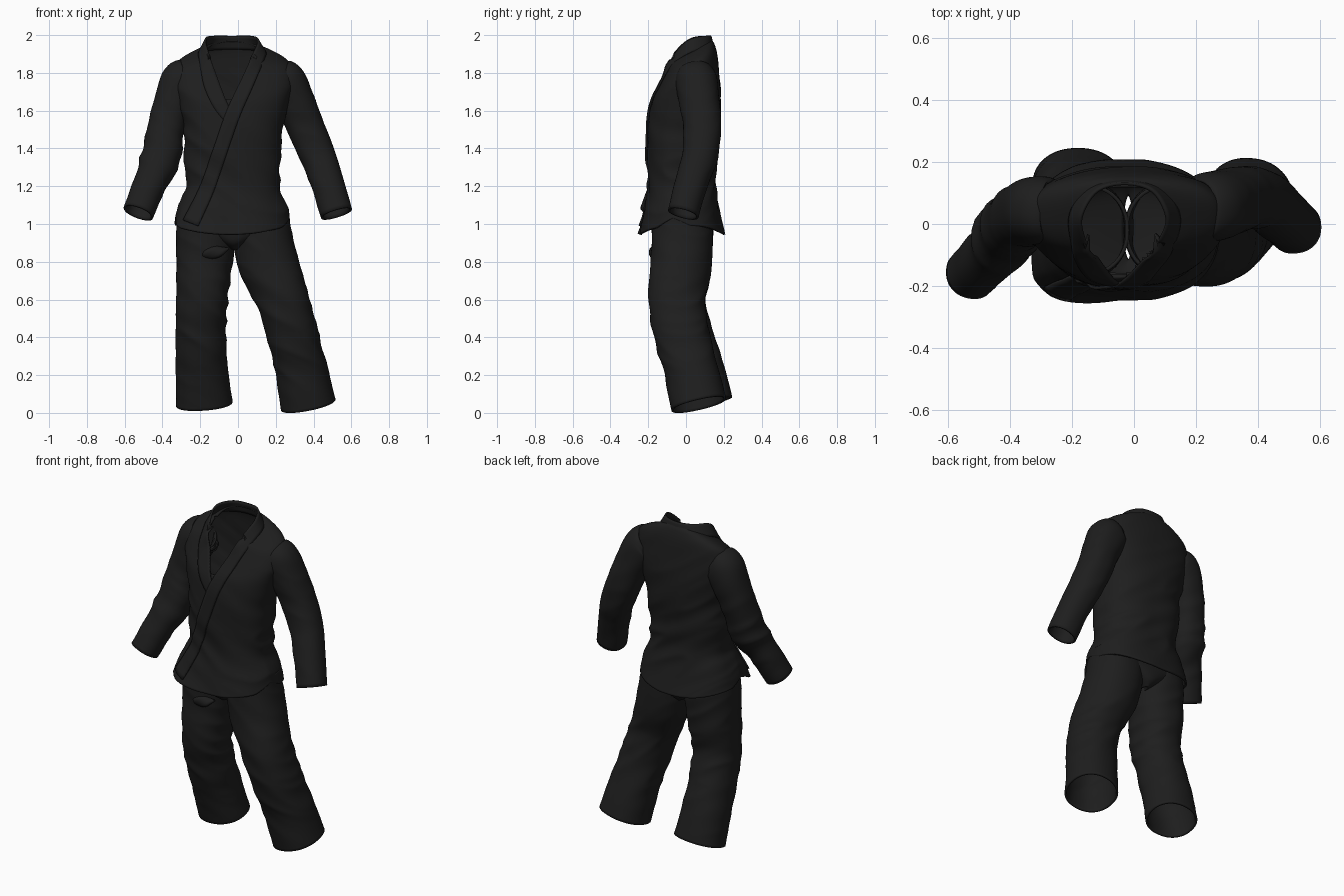
import bpy, bmesh, math
from mathutils import Vector, noise
from mathutils.bvhtree import BVHTree

cloth = bpy.data.materials.new("black cloth")
cloth.diffuse_color = (0.013, 0.013, 0.013, 1)


def spline(keys, t):
    """Catmull-Rom through tuples of numbers, t in 0..1."""
    f = t * (len(keys) - 1)
    i = min(int(f), len(keys) - 2)
    f -= i
    p1, p2 = keys[i], keys[i + 1]
    p0 = keys[i - 1] if i else [2 * a - b for a, b in zip(p1, p2)]
    p3 = keys[i + 2] if i + 2 < len(keys) else [2 * b - a for a, b in zip(p1, p2)]
    return [0.5 * (2 * b + (c - a) * f + (2 * a - 5 * b + 4 * c - d) * f * f
                   + (3 * b - a - 3 * c + d) * f ** 3)
            for a, b, c, d in zip(p0, p1, p2, p3)]


def grid_mesh(rows, closed):
    bm = bmesh.new()
    vs = [[bm.verts.new(p) for p in r] for r in rows]
    n = len(rows[0])
    for a, b in zip(vs, vs[1:]):
        for j in range(n if closed else n - 1):
            k = (j + 1) % n
            bm.faces.new((a[j], a[k], b[k], b[j]))
    bmesh.ops.recalc_face_normals(bm, faces=bm.faces)
    return bm


def finish(name, bm, thick=0.012, offset=-1):
    me = bpy.data.meshes.new(name)
    bm.to_mesh(me)
    bm.free()
    me.materials.append(cloth)
    ob = bpy.data.objects.new(name, me)
    bpy.context.collection.objects.link(ob)
    if thick:
        m = ob.modifiers.new("thickness", 'SOLIDIFY')
        m.thickness, m.offset = thick, offset
    bpy.ops.object.select_all(action='DESELECT')
    ob.select_set(True)
    bpy.context.view_layer.objects.active = ob
    bpy.ops.object.shade_smooth_by_angle(angle=math.radians(50))
    return ob


def loft(keys, steps=60, seg=64, power=2.2, seed=0.0):
    """Keys: x, y, z, rx, ry, wrinkle depth and, for level rings, a tilt."""
    rows = []
    for i in range(steps + 1):
        t = i / steps
        k = spline(keys, t)
        c = Vector(k[:3])
        if len(k) == 7:
            u, v = Vector((1, 0, 0)), Vector((0, 1, k[6]))
        else:
            d = Vector(spline(keys, min(1, t + .03))[:3]) - Vector(spline(keys, max(0, t - .03))[:3])
            d.normalize()
            u = (Vector((1, 0, 0)) - d * d.x).normalized()
            v = u.cross(d)
        row = []
        for j in range(seg):
            a = 2 * math.pi * j / seg
            ca, sa = math.cos(a), math.sin(a)
            x = math.copysign(abs(ca) ** (2 / power), ca)
            y = math.copysign(abs(sa) ** (2 / power), sa)
            p = c + u * (x * k[3]) + v * (y * k[4])
            # slanting cloth folds
            q = Vector((p.x * 3 + seed, p.y * 3, p.z * 9 + p.x * 5))
            fold = (.6 - 2 * abs(noise.noise(q))) * k[5]
            row.append(p + (u * ca + v * sa) * fold)
        rows.append(row)
    return rows


# Jacket body with curved hem and side vents
rows = loft([(-.03, -.02, .945, .305, .228, .003, 0),
             (-.027, -.021, 1.05, .29, .202, .006, 0),
             (-.025, -.021, 1.2, .25, .178, .012, 0),
             (-.03, -.019, 1.35, .253, .181, .012, 0),
             (-.025, -.011, 1.5, .262, .187, .008, 0),
             (-.025, .002, 1.65, .295, .183, .004, .05),
             (-.025, .018, 1.76, .32, .159, .003, .2),
             (-.025, .029, 1.845, .3, .137, .001, .35),
             (-.025, .027, 1.89, .225, .126, 0, .45),
             (-.03, .022, 1.915, .14, .117, 0, .5)], steps=90, seg=112, power=2.4)
for r in rows:
    for p in r:
        w = max(0, (1.2 - p.z) / .255)
        side = abs(p.x + .03) / .31
        vent = max(0, 1 - abs(p.y + .07) / .09) * (side > .7)
        # front corner of the wrapped panel flares out
        if p.y < -.08:
            f = w * max(0, min(1, (-p.x - .05) / .2)) * min(1, (-.08 - p.y) / .06)
            p.y -= .035 * f
            p.x -= .02 * f
        p.z += w * (.05 * side ** 2 + .04 * vent)
bm = grid_mesh(rows, True)
body = BVHTree.FromBMesh(bm)
# V opening at the chest
hole = []
for f in bm.faces:
    c = f.calc_center_median()
    h = c.z - 1.64
    if c.y < .03 and h > .02 and -.085 - .36 * h < c.x < -.03 + .5 * h:
        hole.append(f)
bmesh.ops.delete(bm, geom=hole, context='FACES')
finish("jacket_body", bm)

# Collar and crossed lapels: x, y, z, and 1 where it lies on the chest
open_edge = [(-.29, 0, 1.02, 1), (-.2, 0, 1.2, 1), (-.13, 0, 1.4, 1), (-.06, 0, 1.6, 1),
             (.02, -.13, 1.77, 1), (.08, -.055, 1.905, 0), (.105, .02, 1.975, 0),
             (.06, .105, 1.995, 0), (-.03, .13, 1.995, 0), (-.12, .105, 1.995, 0),
             (-.17, .02, 1.98, 0), (-.155, -.06, 1.905, 0), (-.115, -.13, 1.79, 1),
             (-.07, 0, 1.67, 1), (-.03, 0, 1.58, 1)]
seam_edge = [(-.21, 0, .99, 1), (-.13, 0, 1.17, 1), (-.06, 0, 1.37, 1), (.01, 0, 1.57, 1),
             (.08, -.13, 1.73, 1), (.13, -.06, 1.85, 0), (.145, .03, 1.91, 0),
             (.09, .12, 1.92, 0), (-.03, .147, 1.925, 0), (-.15, .12, 1.92, 0),
             (-.205, .03, 1.91, 0), (-.2, -.06, 1.85, 0), (-.18, -.13, 1.73, 1),
             (-.13, 0, 1.62, 1), (-.06, 0, 1.53, 1)]
rows = []
for i in range(113):
    t = i / 112
    a, b = Vector(spline(open_edge, t)), Vector(spline(seam_edge, t))
    row = []
    for j in range(6):
        x, y, z, s = a.lerp(b, j / 5)
        s = min(1, max(0, s))
        if s > 0:
            hit = body.ray_cast(Vector((x, -1, z)), Vector((0, 1, 0)))[0]
            if hit:
                y = y * (1 - s) + (hit.y - .009 + .007 * t) * s
        row.append(Vector((x, y, z)))
    rows.append(row)
finish("collar_and_lapels", grid_mesh(rows, False), .01, 0)

# Sleeves
finish("right_sleeve", grid_mesh(loft([
    (-.26, .045, 1.78, .09, .095, 0), (-.295, .045, 1.755, .113, .108, .002),
    (-.345, .035, 1.64, .102, .105, .004), (-.382, .01, 1.5, .096, .098, .007),
    (-.412, -.035, 1.35, .104, .1, .012), (-.465, -.098, 1.22, .087, .085, .006),
    (-.528, -.165, 1.06, .082, .082, .001)], seed=3), True))
finish("left_sleeve", grid_mesh(loft([
    (.21, .05, 1.785, .09, .095, 0), (.245, .055, 1.755, .113, .11, .002),
    (.3, .07, 1.65, .105, .106, .003), (.355, .085, 1.52, .097, .1, .005),
    (.418, .075, 1.37, .092, .095, .006), (.462, .038, 1.25, .088, .088, .004),
    (.522, -.015, 1.055, .085, .083, .001)], seed=7), True))

# Trousers
finish("trouser_seat", grid_mesh(loft([
    (-.022, -.02, 1.12, .27, .15, 0, 0), (-.022, -.02, 1.0, .285, .16, 0, 0),
    (-.02, -.018, .95, .2, .163, 0, 0), (-.02, -.015, .9, .09, .15, 0, 0),
    (-.018, -.01, .865, .02, .11, 0, 0)], steps=24), True))
finish("right_leg", grid_mesh(loft([
    (-.165, -.02, 1.06, .15, .15, 0), (-.172, -.02, .93, .155, .158, .004),
    (-.178, -.022, .78, .147, .155, .006), (-.188, -.035, .6, .135, .142, .01),
    (-.195, .0, .42, .13, .135, .011), (-.193, .06, .25, .135, .135, .006),
    (-.178, .118, .048, .15, .132, .001)], steps=90, seed=11), True))
finish("left_leg", grid_mesh(loft([
    (.12, -.02, 1.06, .15, .15, 0), (.13, -.02, .93, .157, .16, .004),
    (.165, -.026, .78, .157, .16, .006), (.235, -.047, .6, .137, .15, .01),
    (.288, -.025, .42, .133, .145, .01), (.33, .02, .25, .137, .143, .006),
    (.372, .068, .044, .147, .148, .001)], steps=90, seed=17), True))

# Loose waist tie below the jacket front
finish("waist_tie", grid_mesh(loft([
    (-.19, -.16, .825, .005, .005, 0), (-.16, -.172, .84, .028, .018, 0),
    (-.1, -.174, .855, .03, .02, 0), (-.05, -.16, .87, .005, .005, 0)],
    steps=16, seg=16), True), 0)
